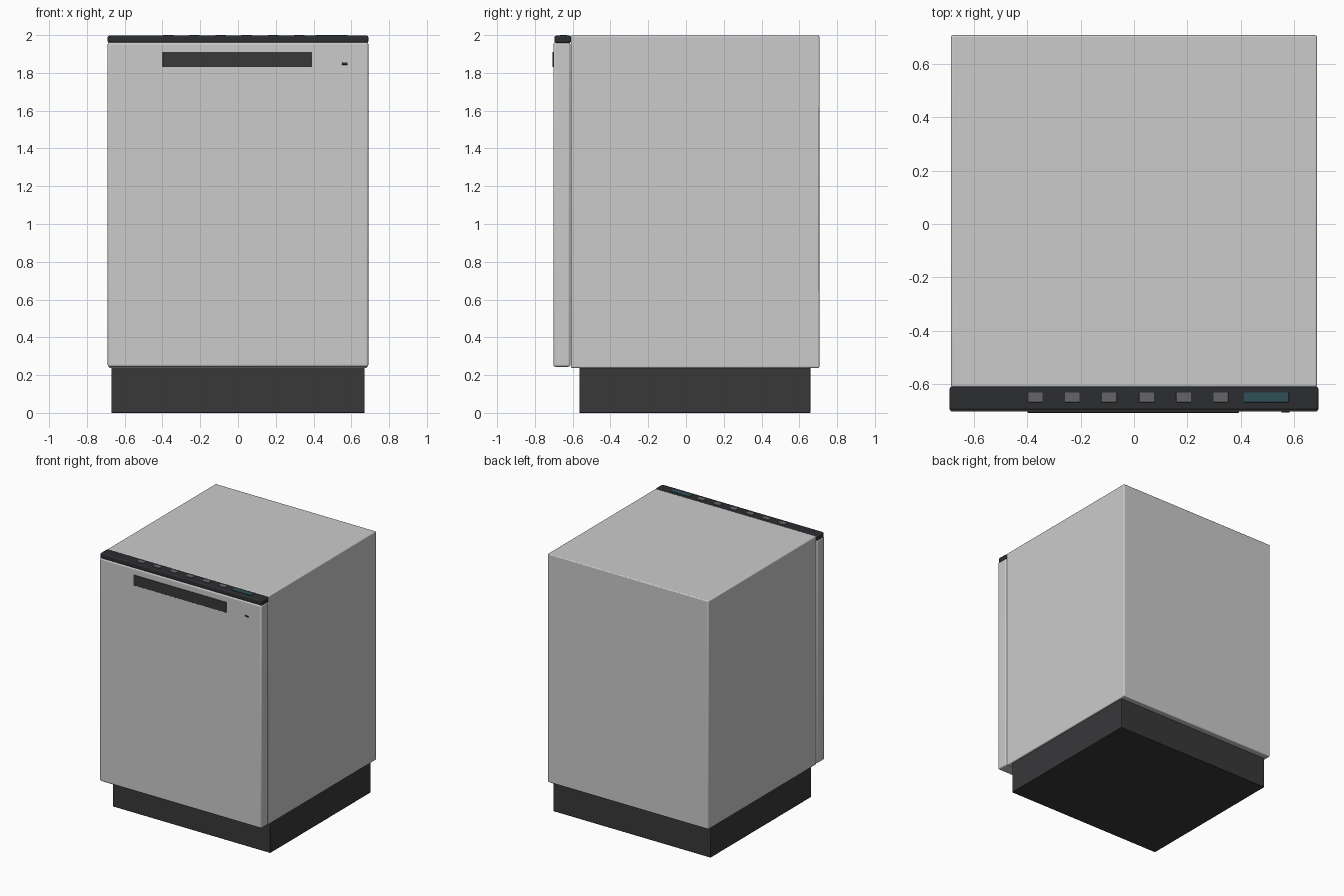
import bpy
import math

if "Cube" in bpy.data.objects:
    bpy.data.objects.remove(bpy.data.objects["Cube"])


def material(name, rgb):
    m = bpy.data.materials.new(name)
    m.diffuse_color = (*rgb, 1)
    m.use_nodes = True
    m.node_tree.nodes["Principled BSDF"].inputs["Base Color"].default_value = m.diffuse_color
    return m


steel = material("steel", (0.60, 0.61, 0.62))
door_steel = material("door_steel", (0.70, 0.70, 0.71))
plinth_black = material("plinth_black", (0.04, 0.04, 0.042))
panel_black = material("panel_black", (0.025, 0.026, 0.03))
button_grey = material("button_grey", (0.13, 0.13, 0.135))
display_teal = material("display_teal", (0.03, 0.08, 0.10))


def box(name, x, y, z, mat, bevel=0.0, segments=3):
    """Box from (min, max) extents with optional rounded edges."""
    bpy.ops.mesh.primitive_cube_add(size=1, location=[(a + b) / 2 for a, b in (x, y, z)])
    ob = bpy.context.object
    ob.name = name
    ob.scale = [b - a for a, b in (x, y, z)]
    bpy.ops.object.transform_apply(location=False, rotation=False, scale=True)
    ob.data.materials.append(mat)
    if bevel:
        mod = ob.modifiers.new("rounded_edges", 'BEVEL')
        mod.width = bevel
        mod.segments = segments
        bpy.ops.object.shade_smooth_by_angle(angle=math.radians(35))
    return ob


# Cabinet and recessed plinth
box("cabinet", (-0.685, 0.685), (-0.61, 0.706), (0.238, 1.998), steel, 0.007)
box("plinth", (-0.671, 0.671), (-0.565, 0.659), (0, 0.242), plinth_black, 0.003, 2)

# Door with its dark control strip on the top edge
box("door", (-0.69, 0.69), (-0.702, -0.612), (0.244, 1.962), door_steel, 0.011)
box("control_strip", (-0.69, 0.69), (-0.697, -0.609), (1.958, 1.997), panel_black, 0.009)

# Pocket handle plate and indicator window on the door face
box("handle_plate", (-0.399, 0.392), (-0.706, -0.69), (1.831, 1.911), plinth_black, 0.002, 2)
box("indicator", (0.551, 0.581), (-0.705, -0.69), (1.843, 1.855), panel_black, 0.001, 1)

# Row of buttons and the display
for i in range(6):
    cx = -0.37 + i * 0.139
    box(f"button_{i + 1}", (cx - 0.028, cx + 0.028), (-0.667, -0.630), (1.985, 2.0), button_grey, 0.001, 1)
box("display", (0.411, 0.579), (-0.667, -0.630), (1.985, 2.0), display_teal, 0.001, 1)
